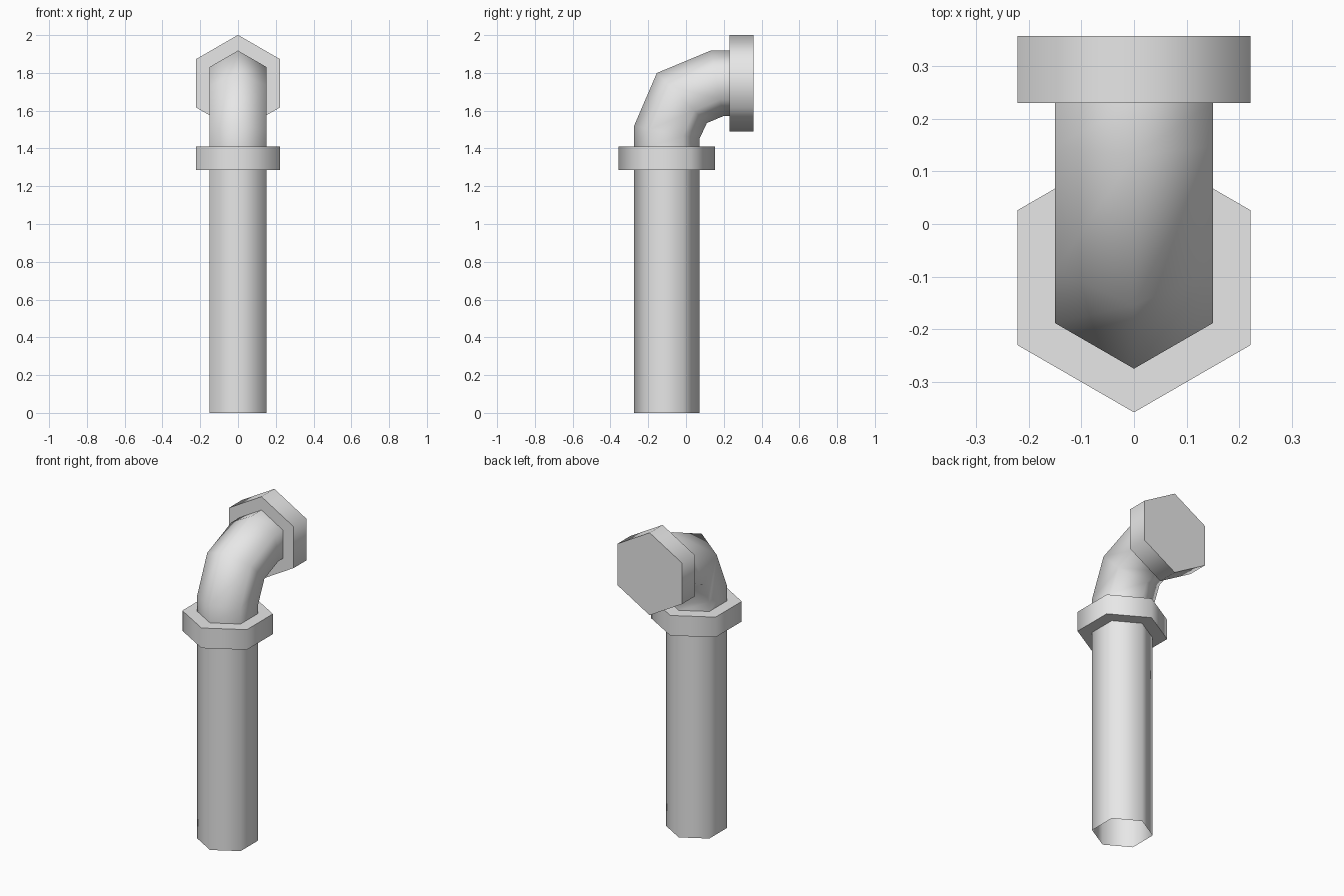
import bpy, bmesh, math
from mathutils import Vector

cube = bpy.data.objects.get("Cube")
if cube:
    bpy.data.objects.remove(cube, do_unlink=True)

metal = bpy.data.materials.new("light_grey_metal")
metal.use_nodes = True
GREY = (0.8, 0.8, 0.8, 1)
metal.diffuse_color = GREY
metal.node_tree.nodes["Principled BSDF"].inputs["Base Color"].default_value = GREY

PIPE_R, NUT_R = 0.173, 0.256   # hexagon corner radii
AXIS_Y, AXIS_Z = -0.102, 1.745  # centre lines of the upright and outlet


def hex_ring(bm, y, z, radius, tilt=0, half_turn=0):
    """Hexagon with a corner on the outer side; mitred by half_turn."""
    t = math.radians(tilt)
    out = Vector((0, -math.cos(t), math.sin(t))) / math.cos(math.radians(half_turn))
    verts = []
    for i in range(6):
        a = math.radians(60 * i)
        offset = out * math.cos(a) + Vector((math.sin(a), 0, 0))
        verts.append(bm.verts.new(Vector((0, y, z)) + offset * radius))
    return verts


def loft(name, rings, cap_end=False):
    bm = bmesh.new()
    loops = [hex_ring(bm, *r) for r in rings]
    for low, high in zip(loops, loops[1:]):
        for i in range(6):
            j = (i + 1) % 6
            bm.faces.new((low[i], low[j], high[j], high[i]))
    if cap_end:
        bm.faces.new(loops[-1])
    bmesh.ops.recalc_face_normals(bm, faces=bm.faces)
    mesh = bpy.data.meshes.new(name)
    bm.to_mesh(mesh)
    bm.free()
    mesh.materials.append(metal)
    obj = bpy.data.objects.new(name, mesh)
    bpy.context.collection.objects.link(obj)
    bpy.ops.object.select_all(action='DESELECT')
    obj.select_set(True)
    bpy.context.view_layer.objects.active = obj
    bpy.ops.object.shade_smooth_by_angle(angle=math.radians(65))
    return obj


# Upright pipe, open at the bottom
loft("upright_pipe", [(AXIS_Y, 0, PIPE_R), (AXIS_Y, 1.285, PIPE_R)])

# Hexagonal collar below the bend
loft("collar", [(AXIS_Y, 1.285, PIPE_R), (AXIS_Y, 1.285, NUT_R),
                (AXIS_Y, 1.41, NUT_R), (AXIS_Y, 1.41, PIPE_R)])

# Mitred elbow turning from upright to the rear
loft("elbow", [(AXIS_Y, 1.41, PIPE_R),
               (AXIS_Y, 1.485, PIPE_R, 11.25, 11.25),
               (-0.022, 1.667, PIPE_R, 45, 22.5),
               (0.165, AXIS_Z, PIPE_R, 78.75, 11.25),
               (0.23, AXIS_Z, PIPE_R, 90)])

# Closed hexagonal end cap
loft("end_cap", [(0.23, AXIS_Z, PIPE_R, 90), (0.23, AXIS_Z, NUT_R, 90),
                 (0.357, AXIS_Z, NUT_R, 90)], cap_end=True)
